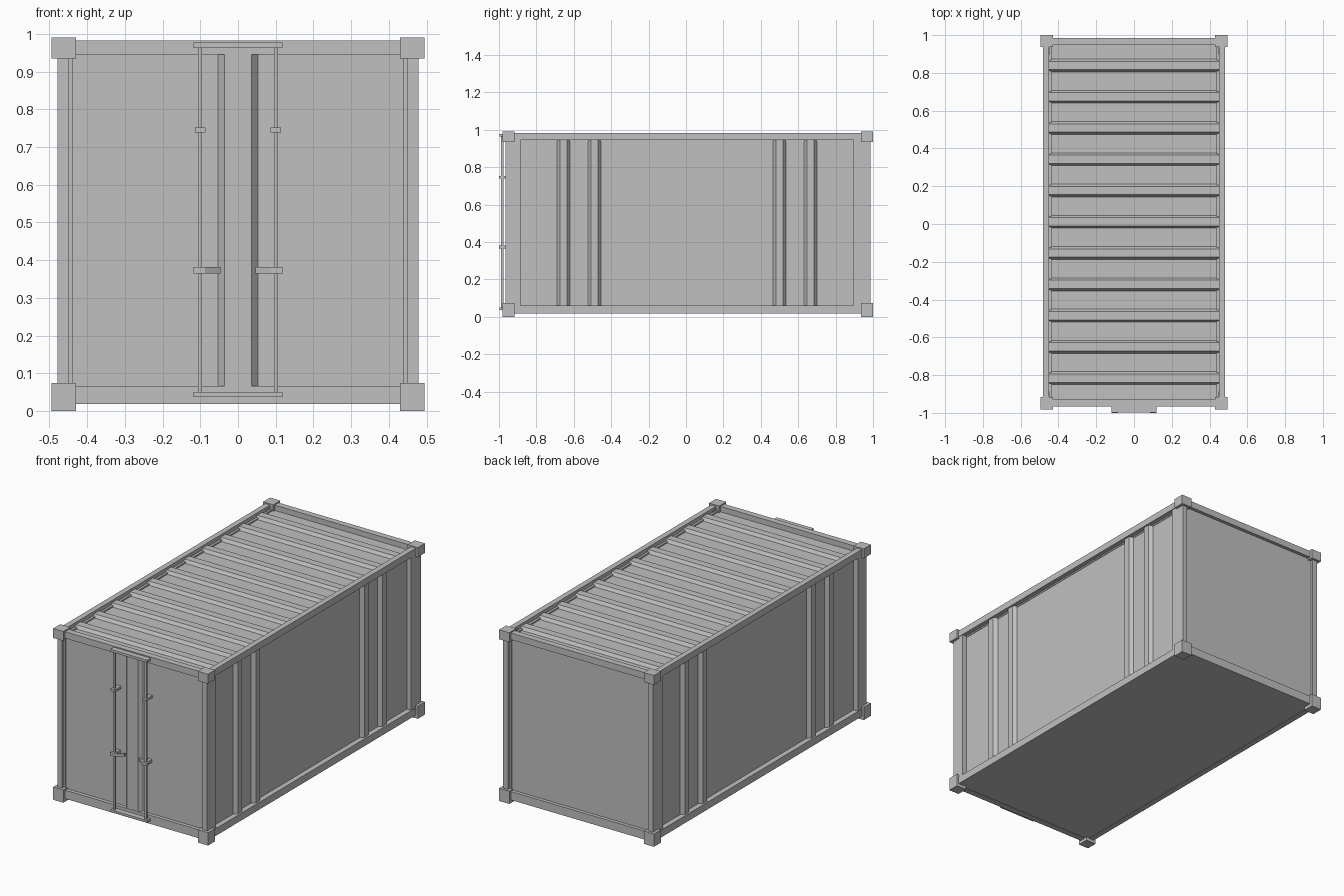
import bpy
import bmesh
from mathutils import Vector

if "Cube" in bpy.data.objects:
    bpy.data.objects.remove(bpy.data.objects["Cube"], do_unlink=True)

# One painted-steel grey for everything
GREY = (0.53, 0.53, 0.53, 1.0)
steel = bpy.data.materials.new("steel_grey")
steel.use_nodes = True
steel.diffuse_color = GREY
steel.node_tree.nodes["Principled BSDF"].inputs["Base Color"].default_value = GREY


def finish(name, bm):
    bmesh.ops.recalc_face_normals(bm, faces=bm.faces)
    mesh = bpy.data.meshes.new(name)
    bm.to_mesh(mesh)
    bm.free()
    mesh.materials.append(steel)
    obj = bpy.data.objects.new(name, mesh)
    bpy.context.collection.objects.link(obj)
    return obj


def box(name, x, y, z):
    """Box spanning the three (low, high) ranges."""
    bm = bmesh.new()
    bmesh.ops.create_cube(bm, size=1)
    for v in bm.verts:
        v.co = Vector([(r[0] + r[1]) / 2 + c * (r[1] - r[0])
                       for c, r in zip(v.co, (x, y, z))])
    return finish(name, bm)


def prism(name, profile, w0, w1, place):
    """Extrude a (u, depth) outline along w; place maps (u, d, w) to space."""
    bm = bmesh.new()
    face = bm.faces.new([bm.verts.new(place(u, d, w0)) for u, d in profile])
    out = bmesh.ops.extrude_face_region(bm, geom=[face])
    shift = Vector(place(0, 0, w1)) - Vector(place(0, 0, w0))
    moved = [g for g in out["geom"] if isinstance(g, bmesh.types.BMVert)]
    bmesh.ops.translate(bm, verts=moved, vec=shift)
    return finish(name, bm)


def ribbed_outline(start, end, ribs, half, ramp, depth, back=0.015):
    """Flat sheet outline with raised trapezoid ribs."""
    points = [(start, -back), (start, 0)]
    for c in ribs:
        points += [(c - half, 0), (c - half + ramp, depth),
                   (c + half - ramp, depth), (c + half, 0)]
    return points + [(end, 0), (end, -back)]


FRONT, BACK = -0.966, 0.986
LOW, HIGH = 0.018, 0.983
SIDES = ((-1, "right"), (1, "left"))


def span(s, a, b):
    return tuple(sorted((s * a, s * b)))


for s, side in SIDES:
    # Corner castings
    for end, ys in (("front", (-0.981, -0.917)), ("back", (0.936, 1.0))):
        for level, zs in (("bottom", (0, 0.074)), ("top", (0.935, 0.99))):
            box(f"{side}_{end}_{level}_corner", span(s, 0.43, 0.495), ys, zs)
    # Corner posts
    box(f"{side}_front_post", span(s, 0.448, 0.479), (FRONT, -0.886), (0.03, 0.97))
    box(f"{side}_back_post", span(s, 0.448, 0.479), (0.896, BACK), (0.03, 0.97))
    # Long rails
    box(f"{side}_bottom_rail", span(s, 0.45, 0.482), (-0.95, 0.97), (LOW, 0.06))
    box(f"{side}_top_rail", span(s, 0.45, 0.482), (-0.95, 0.97), (0.945, HIGH))
    # Side wall with two pairs of ribs
    outline = ribbed_outline(-0.95, 0.97, (-0.655, -0.49, 0.5, 0.665),
                             0.035, 0.016, 0.02)
    prism(f"{side}_wall", outline, 0.03, 0.96,
          lambda u, d, w, s=s: (s * (0.452 + d), u, w))

# Cross rails at both ends
for end, ys in (("front", (FRONT, -0.93)), ("back", (0.95, BACK))):
    box(f"{end}_bottom_rail", (-0.46, 0.46), ys, (LOW, 0.067))
    box(f"{end}_top_rail", (-0.46, 0.46), ys, (0.945, HIGH))

# Floor, back wall, ribbed roof
box("floor", (-0.46, 0.46), (-0.95, 0.97), (0.02, 0.045))
box("back_wall", (-0.455, 0.455), (0.951, 0.966), (0.03, 0.96))
roof_ribs = [-0.816 + 0.1655 * i for i in range(11)]
prism("roof", ribbed_outline(-0.94, 0.96, roof_ribs, 0.034, 0.012, 0.018),
      -0.455, 0.455, lambda u, d, w: (w, u, 0.952 + d))

# Doors with raised centre seam
prism("doors", ribbed_outline(-0.455, 0.455, (0,), 0.053, 0.017, 0.019),
      0.03, 0.96, lambda u, d, w: (u, -0.945 - d, w))

# Lock plates across both doors
box("top_lock_plate", (-0.118, 0.118), (-0.998, -0.96), (0.963, 0.977))
box("bottom_lock_plate", (-0.118, 0.118), (-0.998, -0.96), (0.037, 0.05))

for s, side in SIDES:
    # Lock rod, guide bracket and bent handle
    box(f"{side}_lock_rod", span(s, 0.095, 0.106), (-0.988, -0.977), (0.045, 0.97))
    box(f"{side}_rod_bracket", span(s, 0.086, 0.114), (-1.0, -0.943), (0.738, 0.752))
    handle = [(0.118, -1.0), (0.087, -1.0), (0.046, -0.972),
              (0.046, -0.96), (0.087, -0.985), (0.118, -0.985)]
    prism(f"{side}_lock_handle", handle, 0.365, 0.382,
          lambda u, d, w, s=s: (s * u, d, w))
    box(f"{side}_handle_mount", span(s, 0.09, 0.112), (-0.99, -0.943), (0.365, 0.382))
